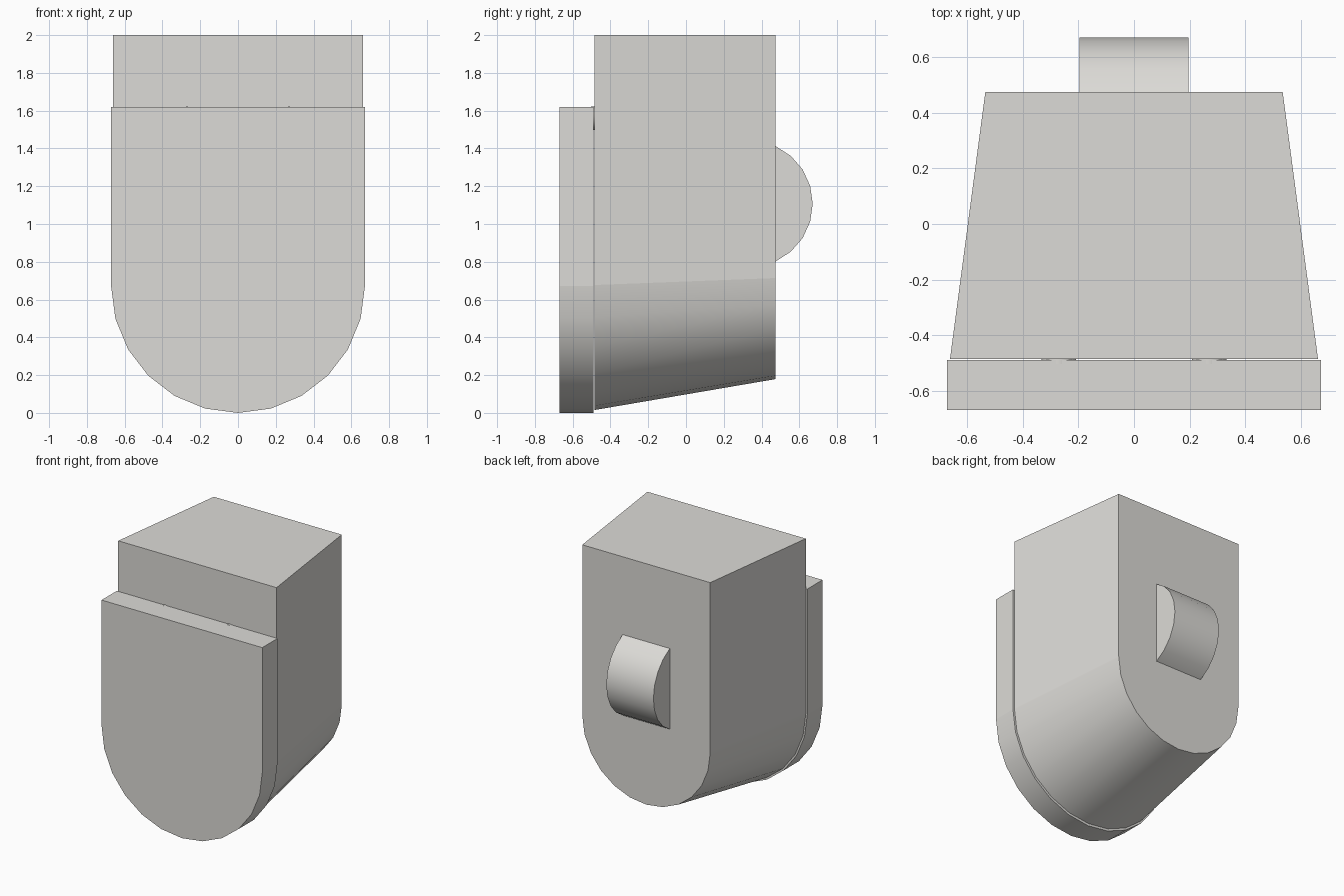
import bpy, bmesh
from math import sin, cos, pi, radians, acos

if "Cube" in bpy.data.objects:
    bpy.data.objects.remove(bpy.data.objects["Cube"])

# Warm off-white
cream = bpy.data.materials.new("off_white")
cream.diffuse_color = (0.72, 0.71, 0.68, 1)
cream.use_nodes = True
cream.node_tree.nodes["Principled BSDF"].inputs["Base Color"].default_value = cream.diffuse_color


def finish(obj):
    """Smooth shading with sharp corners, plus the material."""
    obj.data.materials.append(cream)
    bpy.ops.object.select_all(action='DESELECT')
    obj.select_set(True)
    bpy.context.view_layer.objects.active = obj
    bpy.ops.object.shade_smooth_by_angle(angle=radians(30))


def loft(name, sections, crease_z=None):
    """Solid through matching closed sections; crease_z marks the arc ends."""
    bm = bmesh.new()
    rings = [[bm.verts.new(p) for p in s] for s in sections]
    n = len(rings[0])
    for a, b in zip(rings, rings[1:]):
        for i in range(n):
            j = (i + 1) % n
            bm.faces.new((a[i], a[j], b[j], b[i]))
    bm.faces.new(rings[0])
    bm.faces.new(rings[-1])
    bmesh.ops.recalc_face_normals(bm, faces=bm.faces)
    mesh = bpy.data.meshes.new(name)
    bm.to_mesh(mesh)
    bm.free()
    obj = bpy.data.objects.new(name, mesh)
    bpy.context.collection.objects.link(obj)
    finish(obj)
    # Keep the flat walls flat where they meet the curve
    if crease_z:
        for e in mesh.edges:
            zs = [mesh.vertices[v].co.z for v in e.vertices]
            if all(crease_z - 0.03 < z < crease_z + 0.06 for z in zs):
                e.use_edge_sharp = True


def round_bottom(r, y, centre_z, top):
    """Flat-topped outline with a 12-sided half circle below."""
    arc = [(r * cos(pi + pi * i / 12), y, centre_z + r * sin(pi + pi * i / 12))
           for i in range(13)]
    return arc + [(r, y, top), (-r, y, top)]


# Tapered body
loft("body", [round_bottom(0.662, -0.485, 0.677, 2.0),
              round_bottom(0.535, 0.475, 0.714, 2.0)], 0.68)

# Front flap
loft("front_flap", [round_bottom(0.672, -0.67, 0.672, 1.62),
                    round_bottom(0.672, -0.489, 0.672, 1.62)], 0.67)

# Rounded loop on the back
R, CY, CZ = 0.335, 0.336, 1.107
half = acos((0.475 - CY) / R)
loop = [(CY + R * cos(a), CZ + R * sin(a))
        for a in (-half + 2 * half * i / 8 for i in range(9))]
loft("belt_loop", [[(x, y, z) for y, z in loop] for x in (-0.197, 0.197)])

# Two small pegs joining flap and body
for side in (-1, 1):
    bpy.ops.mesh.primitive_cylinder_add(
        vertices=16, radius=0.062, depth=0.03,
        location=(side * 0.27, -0.488, 1.56), rotation=(pi / 2, 0, 0))
    peg = bpy.context.object
    peg.name = "peg_left" if side < 0 else "peg_right"
    finish(peg)
